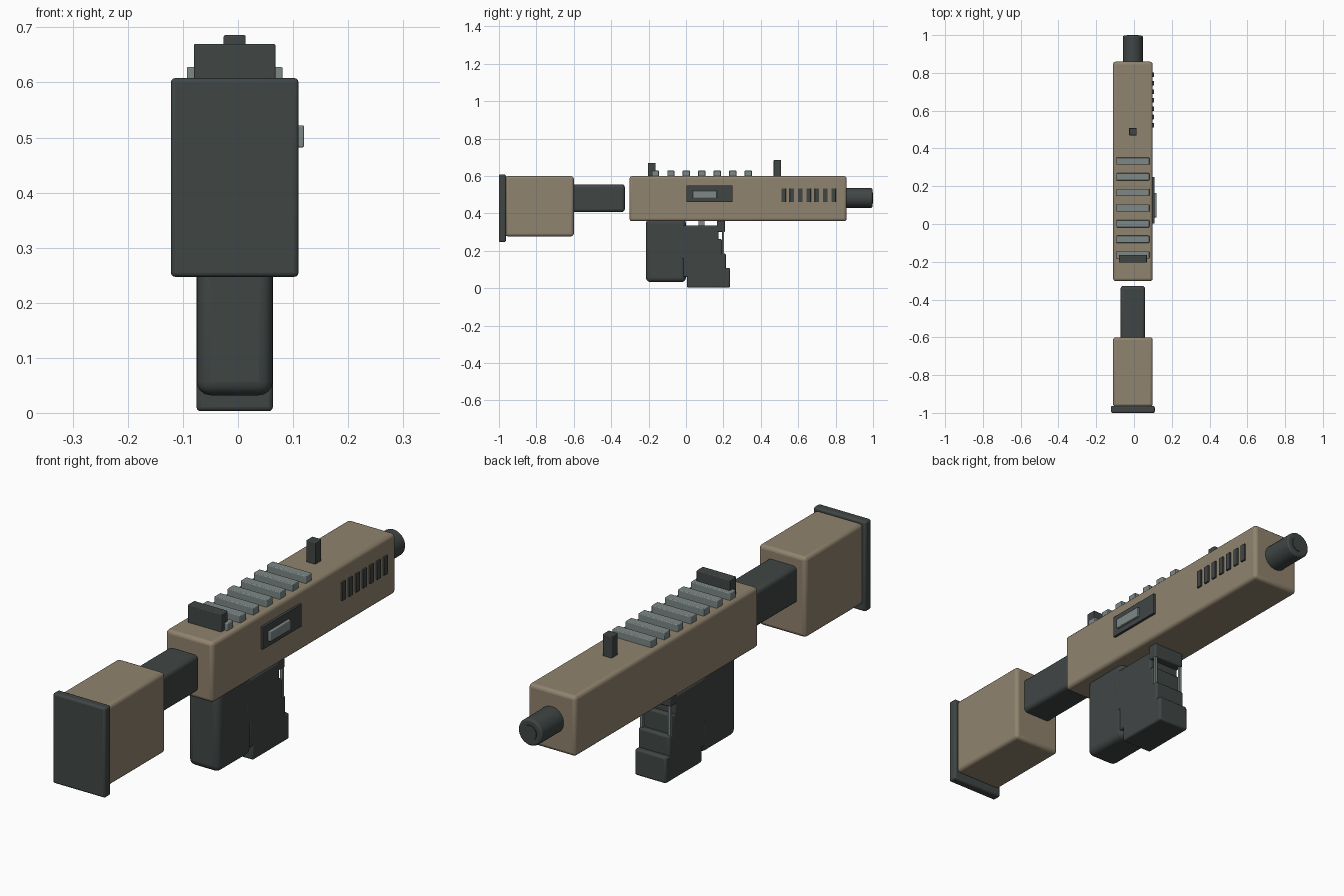
import bpy, math
from mathutils import Vector

if "Cube" in bpy.data.objects:
    bpy.data.objects.remove(bpy.data.objects["Cube"])

CX = -0.006  # shared centre line of the body


def material(name, r, g, b):
    m = bpy.data.materials.new(name)
    m.diffuse_color = (r, g, b, 1)
    m.use_nodes = True
    m.node_tree.nodes["Principled BSDF"].inputs["Base Color"].default_value = m.diffuse_color
    return m


TAN = material("tan", 0.28, 0.227, 0.156)
DARK = material("dark_grey", 0.051, 0.061, 0.060)
GREY = material("light_grey", 0.205, 0.242, 0.242)


def finish(ob, name, mat, bevel, segments):
    ob.name = name
    ob.data.materials.append(mat)
    if bevel:
        mod = ob.modifiers.new("bevel", 'BEVEL')
        mod.width = bevel
        mod.segments = segments
        mod.limit_method = 'ANGLE'
        mod.angle_limit = math.radians(40)
    bpy.ops.object.shade_smooth_by_angle(angle=math.radians(35))
    return ob


def box(name, x, y, z, mat, bevel=0.003, segments=3):
    """Bevelled box from its (min, max) extents."""
    lo, hi = Vector((x[0], y[0], z[0])), Vector((x[1], y[1], z[1]))
    bpy.ops.mesh.primitive_cube_add(size=1, location=(lo + hi) / 2)
    ob = bpy.context.object
    ob.scale = hi - lo
    bpy.ops.object.transform_apply(location=False, rotation=False, scale=True)
    return finish(ob, name, mat, bevel, segments)


def tube(name, radius, y, z, mat, bevel=0.0):
    """Cylinder running along y."""
    bpy.ops.mesh.primitive_cylinder_add(
        vertices=32, radius=radius, depth=y[1] - y[0],
        location=(CX, (y[0] + y[1]) / 2, z), rotation=(math.pi / 2, 0, 0))
    return finish(bpy.context.object, name, mat, bevel, 3)


def wide(half):
    return (CX - half, CX + half)


# Receiver and muzzle
box("receiver", wide(0.105), (-0.302, 0.859), (0.358, 0.599), TAN, 0.014)
tube("muzzle", 0.053, (0.84, 0.997), 0.482, DARK, 0.008)
tube("bore", 0.03, (0.95, 1.0), 0.482, DARK)

# Stock
box("stock_tube", wide(0.065), (-0.62, -0.327), (0.407, 0.555), DARK, 0.016)
box("stock", wide(0.105), (-0.967, -0.60), (0.277, 0.599), TAN, 0.014)
box("butt_plate", wide(0.116), (-1.0, -0.963), (0.247, 0.608), DARK, 0.008)

# Grip and stepped magazine
box("grip", wide(0.069), (-0.214, 0.0), (0.032, 0.37), DARK, 0.025, 4)
steps = [(0.005, 0.235, 0.003, 0.108), (-0.016, 0.213, 0.06, 0.185),
         (-0.035, 0.193, 0.155, 0.262), (-0.05, 0.175, 0.235, 0.335)]
for i, (y0, y1, z0, z1) in enumerate(steps):
    box(f"magazine_{i + 1}", wide(0.0695), (y0, y1), (z0, z1), DARK, 0.008)

# Magazine catch with its two thin side bars, and trigger
box("magazine_catch", wide(0.07), (0.165, 0.208), (0.30, 0.362), DARK, 0.006)
for side in (-1, 1):
    x = CX + side * 0.062
    box("catch_bar", (x - 0.006, x + 0.006), (0.193, 0.204), (0.18, 0.305), GREY, 0.002)
box("trigger", wide(0.015), (0.066, 0.1), (0.30, 0.365), GREY)

# Ejection port and bolt on the right side
box("ejection_port", (0.08, 0.109), (0.003, 0.249), (0.46, 0.55), DARK, 0.002)
box("bolt", (0.09, 0.12), (0.035, 0.165), (0.482, 0.522), GREY)

# Vent slots on the right side
for i in range(7):
    y = 0.522 + i * 0.0445
    box(f"vent_{i + 1}", (0.08, 0.106), (y - 0.012, y + 0.012), (0.46, 0.534), DARK, 0.002)

# Top rail slats
for i in range(7):
    y = -0.164 + i * 0.0828
    box(f"rail_slat_{i + 1}", wide(0.087), (y - 0.019, y + 0.019), (0.58, 0.628), GREY)

# Sights
box("rear_sight", wide(0.074), (-0.204, -0.163), (0.58, 0.67), DARK)
box("front_sight", wide(0.02), (0.469, 0.508), (0.58, 0.686), DARK)
